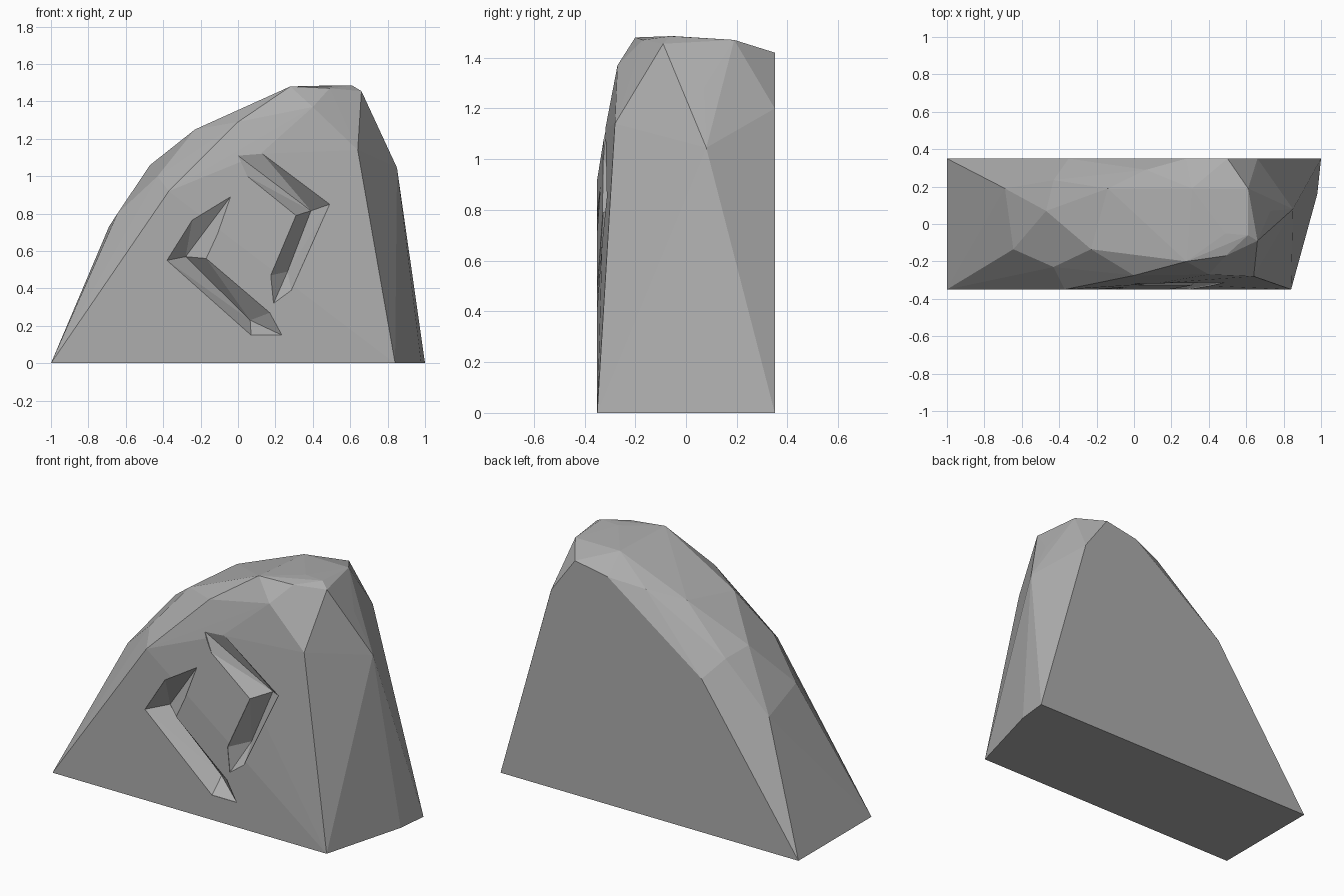
import bpy
import bmesh
from mathutils import Vector
from mathutils.bvhtree import BVHTree

if "Cube" in bpy.data.objects:
    bpy.data.objects.remove(bpy.data.objects["Cube"], do_unlink=True)

stone = bpy.data.materials.new("stone_grey")
stone.use_nodes = True
GREY = (0.42, 0.42, 0.42, 1)
stone.diffuse_color = GREY
stone.node_tree.nodes["Principled BSDF"].inputs["Base Color"].default_value = GREY


def make_object(name, bm):
    mesh = bpy.data.meshes.new(name)
    bm.to_mesh(mesh)
    bm.free()
    obj = bpy.data.objects.new(name, mesh)
    bpy.context.collection.objects.link(obj)
    mesh.materials.append(stone)
    return obj


# Chipped boulder: hull around its corner points
base = [(-1, -.35, 0), (-1, .35, 0), (1, .35, 0), (.98, .16, 0), (.84, -.35, 0)]
back = [(.66, .35, 1.2), (.5, .35, 1.42), (.28, .35, 1.38), (-.35, .35, .93)]
left_slope = [(-.69, .19, .73), (-.645, -.135, .8), (-.47, .07, 1.06),
              (-.43, .235, 1.03), (-.43, -.23, 1.0), (-.23, -.135, 1.25),
              (-.14, .19, 1.29)]
crown = [(.065, .29, 1.34), (.28, -.2, 1.48), (.31, .19, 1.47), (.49, -.05, 1.485),
         (.61, -.06, 1.485), (.49, -.17, 1.47), (.61, .19, 1.47), (.66, -.09, 1.455)]
right_slope = [(.85, .08, 1.045), (.73, .07, 1.28), (.66, .29, 1.26)]
front = [(-.37, -.35, .92), (0, -.275, 1.29), (.4, -.27, 1.37),
         (.64, -.28, 1.14), (.12, -.318, 1.12)]

bm = bmesh.new()
for p in base + back + left_slope + crown + right_slope + front:
    bm.verts.new(p)
hull = bmesh.ops.convex_hull(bm, input=bm.verts)
loose = {g for g in hull["geom_interior"] + hull["geom_unused"]
         if isinstance(g, bmesh.types.BMVert)}
bmesh.ops.delete(bm, geom=list(loose), context="VERTS")
bmesh.ops.recalc_face_normals(bm, faces=bm.faces)
surface = BVHTree.FromBMesh(bm)
boulder = make_object("boulder", bm)


def front_y(x, z):
    hit = surface.ray_cast(Vector((x, -2, z)), Vector((0, 1, 0)))[0]
    return hit.y if hit else -.3


# Bent V-shaped groove: rim runs tip, outer side, tip, inner side
def carve_groove(name, rim, floor, depth=.1):
    bm = bmesh.new()
    n = len(rim)
    r = [bm.verts.new((x, front_y(x, z) + .002, z)) for x, z in rim]
    cap = [bm.verts.new((x, -.6, z)) for x, z in rim]
    f, g = [bm.verts.new((x, front_y(x, z) + depth, z)) for x, z in floor]
    for i in range(n):
        j = (i + 1) % n
        bm.faces.new((r[i], r[j], cap[j], cap[i]))
    bm.faces.new(cap)
    tip_a, o1, o2, o3, tip_b, i1, i2, i3 = r
    for face in ((tip_a, o1, o2, f), (o2, o3, g, f), (o3, tip_b, g),
                 (tip_b, i1, g), (i1, i2, f, g), (i2, i3, tip_a, f)):
        bm.faces.new(face)
    bmesh.ops.triangulate(bm, faces=bm.faces)
    bmesh.ops.recalc_face_normals(bm, faces=bm.faces)
    cutter = make_object(name, bm)
    cutter.hide_render = True
    mod = boulder.modifiers.new(name, "BOOLEAN")
    mod.operation = "DIFFERENCE"
    mod.solver = "EXACT"
    mod.object = cutter
    bpy.context.view_layer.objects.active = boulder
    bpy.ops.object.modifier_apply(modifier=mod.name)
    bpy.data.objects.remove(cutter, do_unlink=True)


carve_groove("upper_groove",
             [(0, 1.11), (.13, 1.12), (.49, .85), (.285, .39),
              (.19, .32), (.175, .47), (.31, .79), (.05, 1.0)],
             [(.39, .815), (.265, .49)])
carve_groove("lower_groove",
             [(-.04, .89), (-.245, .765), (-.38, .55), (.07, .15),
              (.235, .15), (.17, .27), (-.17, .56), (-.11, .69)],
             [(-.28, .57), (.065, .23)])
